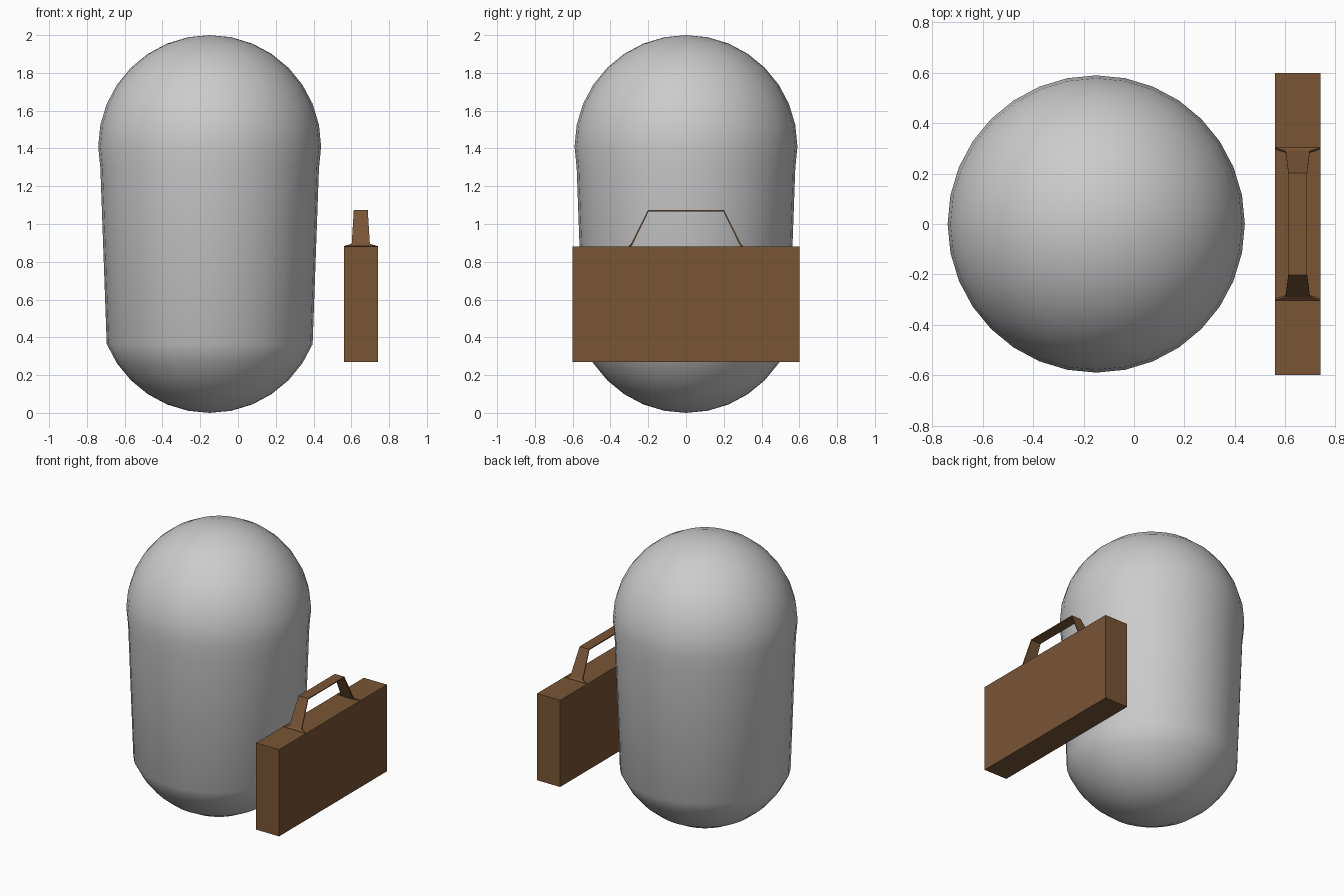
import bpy, bmesh, math
from mathutils import Vector

if "Cube" in bpy.data.objects:
    bpy.data.objects.remove(bpy.data.objects["Cube"])


def add_object(name, bm, material=None, smooth=None):
    bmesh.ops.recalc_face_normals(bm, faces=bm.faces)
    mesh = bpy.data.meshes.new(name)
    bm.to_mesh(mesh)
    bm.free()
    obj = bpy.data.objects.new(name, mesh)
    bpy.context.collection.objects.link(obj)
    if material:
        mesh.materials.append(material)
    if smooth is not None:
        bpy.ops.object.select_all(action='DESELECT')
        obj.select_set(True)
        bpy.context.view_layer.objects.active = obj
        bpy.ops.object.shade_smooth_by_angle(angle=smooth)
    return obj


leather = bpy.data.materials.new("brown_leather")
leather.diffuse_color = (0.19, 0.09, 0.036, 1)
leather.use_nodes = True
leather.node_tree.nodes["Principled BSDF"].inputs["Base Color"].default_value = leather.diffuse_color

# Body: stretched sphere, tapering slightly towards the base
RADIUS, TOP_Z, BASE_Z = 0.59, 1.41, 0.59
bm = bmesh.new()
bmesh.ops.create_uvsphere(bm, u_segments=32, v_segments=16, radius=RADIUS)
split = -RADIUS * math.sin(math.radians(17))
for v in bm.verts:
    v.co += Vector((-0.15, 0, TOP_Z if v.co.z > split else BASE_Z))
add_object("body", bm, smooth=math.radians(40))

# Case: plain box
bm = bmesh.new()
bmesh.ops.create_cube(bm, size=1)
for v in bm.verts:
    v.co = Vector((0.65 + v.co.x * 0.18, v.co.y * 1.2, 0.575 + v.co.z * 0.61))
add_object("case", bm, leather)

# Handle: thin strap flared where it meets the case (half width, y, z)
half = [(0.09, -0.30, 0.88), (0.048, -0.287, 0.893), (0.037, -0.20, 1.07)]
path = half + [(w, -y, z) for w, y, z in reversed(half)]
bm = bmesh.new()
rows = [[bm.verts.new((0.65 + s * w, y, z)) for s in (-1, 1)] for w, y, z in path]
for a, b in zip(rows, rows[1:]):
    bm.faces.new((a[0], a[1], b[1], b[0]))
handle = add_object("handle", bm, leather)
solid = handle.modifiers.new("thickness", 'SOLIDIFY')
solid.thickness = 0.008
solid.offset = 0
